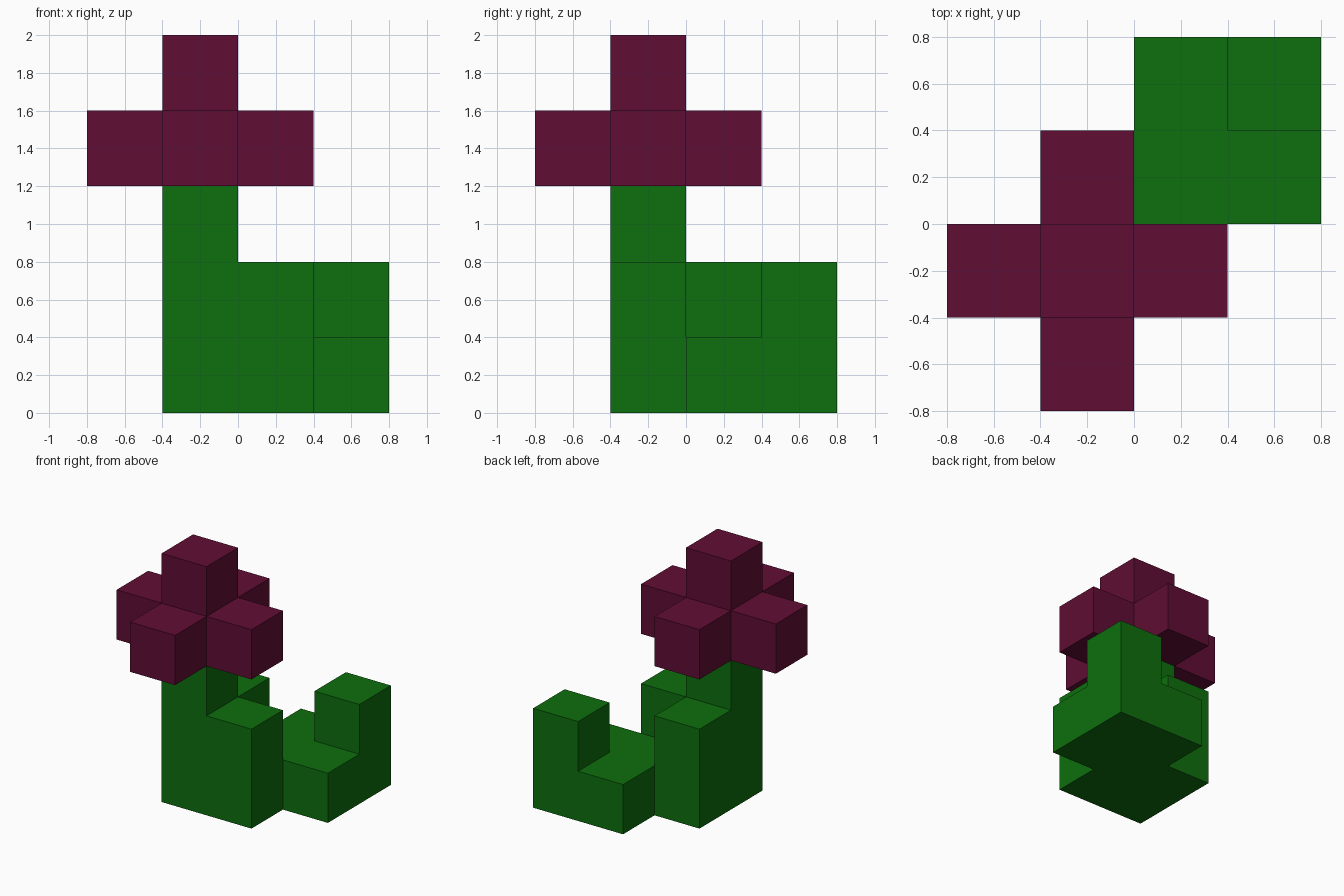
import bpy
import bmesh
from mathutils import Matrix, Vector

cube = bpy.data.objects.get("Cube")
if cube:
    bpy.data.objects.remove(cube, do_unlink=True)

CELL = 0.4                          # edge length of one block
ORIGIN = Vector((-0.8, -0.8, 0.0))  # corner of block (0, 0, 0)


def make_material(name, rgb):
    color = (*rgb, 1.0)
    mat = bpy.data.materials.new(name)
    mat.use_nodes = True
    mat.diffuse_color = color
    bsdf = next(n for n in mat.node_tree.nodes if n.type == 'BSDF_PRINCIPLED')
    bsdf.inputs["Base Color"].default_value = color
    return mat


def block_part(name, cells, mat):
    """Join unit blocks into one shell without inner faces."""
    bm = bmesh.new()
    for cell in cells:
        center = ORIGIN + (Vector(cell) + Vector((0.5, 0.5, 0.5))) * CELL
        bmesh.ops.create_cube(bm, size=CELL, matrix=Matrix.Translation(center))

    # Remove faces that lie between two neighbouring blocks
    filled = set(cells)
    inner = []
    for face in bm.faces:
        beyond = (face.calc_center_median() + face.normal * CELL / 2 - ORIGIN) / CELL
        if tuple(int(c // 1) for c in beyond) in filled:
            inner.append(face)
    bmesh.ops.delete(bm, geom=inner, context='FACES')

    # Weld the blocks and merge coplanar faces
    bmesh.ops.remove_doubles(bm, verts=bm.verts, dist=0.001)
    bmesh.ops.dissolve_limit(bm, angle_limit=0.01, verts=bm.verts, edges=bm.edges)
    mesh = bpy.data.meshes.new(name)
    bm.to_mesh(mesh)
    bm.free()
    mesh.materials.append(mat)
    obj = bpy.data.objects.new(name, mesh)
    bpy.context.collection.objects.link(obj)
    return obj


green = make_material("leaf green", (0.0044, 0.156, 0.0044))
plum = make_material("petal plum", (0.117, 0.004, 0.034))

# Stem with the two short shoots that lean on it
stem = [(1, 1, z) for z in range(3)]
shoots = [(x, y, z) for x, y in ((2, 1), (1, 2)) for z in range(2)]
block_part("stem_and_shoots", stem + shoots, green)

# Low leaf slab with its raised tip at the far corner
slab = [(x, y, 0) for x in (2, 3) for y in (2, 3)]
block_part("curled_leaf", slab + [(3, 3, 1)], green)

# Blossom: heart, four petals and the top bud
petals = [(0, 1, 3), (2, 1, 3), (1, 0, 3), (1, 2, 3)]
block_part("blossom", [(1, 1, 3), (1, 1, 4)] + petals, plum)
